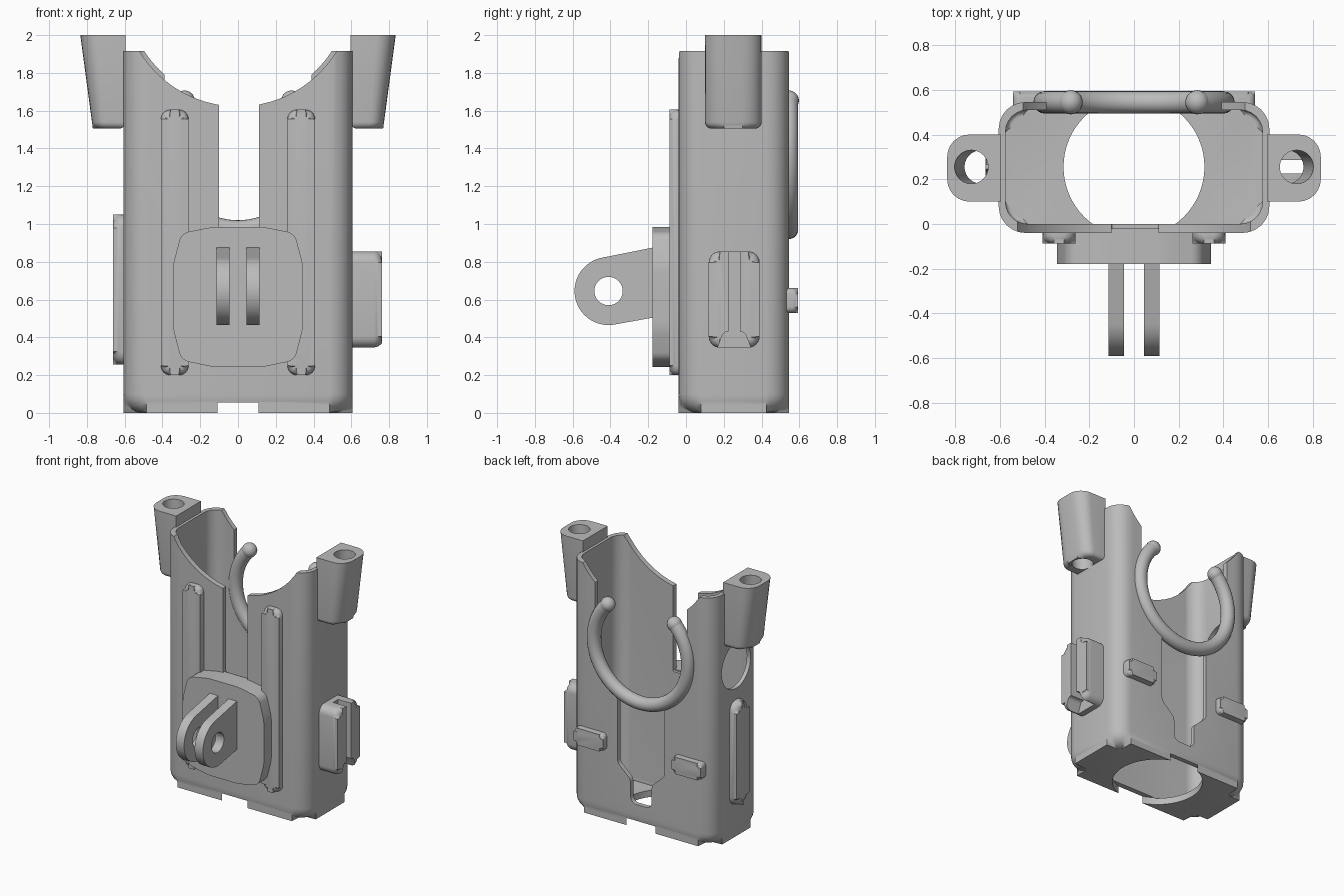
import bpy, bmesh
from math import sin, cos, tan, radians, pi
from mathutils import Vector, Matrix

cube = bpy.data.objects.get("Cube")
if cube:
    bpy.data.objects.remove(cube, do_unlink=True)

grey = bpy.data.materials.new("plain grey")
grey.use_nodes = True
GREY = (0.5, 0.5, 0.5, 1)
grey.diffuse_color = GREY
grey.node_tree.nodes["Principled BSDF"].inputs["Base Color"].default_value = GREY


def circle(cx, cy, r, a=0, b=360, n=64):
    """Points on an arc, or on a whole circle by default."""
    last = n if b - a >= 360 else n - 1
    angles = [radians(a + (b - a) * i / last) for i in range(n)]
    return [(cx + r * cos(t), cy + r * sin(t)) for t in angles]


def fillet(corners, seg=6):
    """Polygon whose corners (x, y, radius) are rounded off."""
    pts = []
    for i, (x, y, r) in enumerate(corners):
        p = Vector((x, y))
        if r == 0:
            pts.append((x, y))
            continue
        d1 = (Vector(corners[i - 1][:2]) - p).normalized()
        d2 = (Vector(corners[(i + 1) % len(corners)][:2]) - p).normalized()
        half = d1.angle(d2) / 2
        c = p + (d1 + d2).normalized() * r / sin(half)
        v0, v1 = p + d1 * r / tan(half) - c, p + d2 * r / tan(half) - c
        phi = v0.angle(v1)
        for k in range(seg + 1):
            t = k / seg
            pts.append(tuple(c + (v0 * sin((1 - t) * phi) + v1 * sin(t * phi)) / sin(phi)))
    return pts


def rrect(x0, x1, y0, y1, r):
    return fillet([(x0, y0, r), (x1, y0, r), (x1, y1, r), (x0, y1, r)])


def finish(name, bm):
    bmesh.ops.recalc_face_normals(bm, faces=bm.faces)
    mesh = bpy.data.meshes.new(name)
    bm.to_mesh(mesh)
    bm.free()
    mesh.materials.append(grey)
    ob = bpy.data.objects.new(name, mesh)
    bpy.context.collection.objects.link(ob)
    return ob


def prism(name, pts, axis, near, far, round_far=0, shape=None):
    """Extrude a 2D outline along an axis, rounding the rim of its far end."""
    place = {"x": lambda u, v, w: (w, u, v),
             "y": lambda u, v, w: (u, w, v),
             "z": lambda u, v, w: (u, v, w)}[axis]
    bm = bmesh.new()
    a = [bm.verts.new(place(u, v, near)) for u, v in pts]
    b = [bm.verts.new(place(u, v, far)) for u, v in pts]
    bm.faces.new(a)
    cap = bm.faces.new(b)
    for i in range(len(pts)):
        bm.faces.new((a[i - 1], a[i], b[i], b[i - 1]))
    if shape:
        for v in bm.verts:
            shape(v.co)
    if round_far:
        bmesh.ops.bevel(bm, geom=list(cap.edges), offset=round_far, segments=5,
                        profile=0.5, affect="EDGES", clamp_overlap=True)
    return finish(name, bm)


def cut(ob, *cutters):
    for c in cutters:
        c.hide_render = True
        mod = ob.modifiers.new("cut", "BOOLEAN")
        mod.operation, mod.solver, mod.object = "DIFFERENCE", "EXACT", c
        bpy.context.view_layer.objects.active = ob
        bpy.ops.object.modifier_apply(modifier=mod.name)
        bpy.data.objects.remove(c, do_unlink=True)


MID = 0.255   # depth of the centre line through the holder

# Hollow holder body, open at the top
body = prism("holder_body", rrect(-.605, .605, -.04, .545, .12), "z", 1.915, 0, .1)
cut(body,
    prism("cavity", rrect(-.575, .575, 0, .51, .1), "z", 2.2, .05, .02),
    prism("floor_hole", circle(0, MID, .315), "z", -.1, .055),
    prism("front_scoop", circle(0, 2.234, .612), "y", -.2, MID),
    prism("back_scoop", circle(0, 2.234, .59), "y", MID - .01, .7),
    prism("front_slot", rrect(-.1, .11, .975, 2.3, .01), "y", -.2, .1),
    prism("back_round", circle(0, 1.37, .38), "y", .3, .7),
    prism("back_gap", rrect(-.39, .39, 1.38, 2.3, .01), "y", .3, .7),
    prism("back_keyhole", fillet([(-.2, 1.1, 0), (-.2, .46, .06), (-.09, .36, .06),
                                  (-.09, .18, .05), (.09, .18, .05), (.09, .36, .06),
                                  (.2, .46, .06), (.2, 1.1, 0)]), "y", .3, .7),
    prism("side_window", circle(MID, 1.31, .175), "x", -.8, -.3))

# Paired parts: front ribs, back tabs, drilled side pods and mount prongs
for s, side in ((-1, "right"), (1, "left")):
    rib = rrect(s * .335 - .073, s * .335 + .073, .2, 1.605, .05)
    prism(side + "_front_rib", rib, "y", -.02, -.088, .04)
    tab = rrect(s * .415 - .125, s * .415 + .125, .53, .66, .03)
    prism(side + "_back_tab", tab, "y", .53, .593, .03)

    def taper(co):
        co.x = s * (.595 + (abs(co.x) - .595) * (.72 + .56 * (co.z - 1.5)))

    def lean(co):
        co.x -= s * .09 * (2 - co.z)

    outline = fillet([(s * .595, .1, 0), (s * .835, .1, .1),
                      (s * .835, .4, .1), (s * .595, .4, 0)])
    pod = prism(side + "_pod", outline, "z", 2, 1.505, .035, taper)
    cut(pod, prism("pod_hole", circle(s * .727, MID, .075, n=40), "z", 2.2, 1.3, 0, lean))

    outline = circle(-.41, .645, .18, 101, 280, 40) + [(-.16, .507), (-.16, .878)]
    prong = prism(side + "_mount_prong", outline, "x", s * .045, s * .115)
    cut(prong, prism("prong_hole", circle(-.41, .645, .075), "x", -.3, .3))

# Front mounting plate with softly bulged sides
half = [(.13, .985, .3), (.30, .952, .07), (.345, .78, .3),
        (.345, .45, .3), (.30, .278, .07), (.13, .243, .3)]
plate = half + [(-x, z, r) for x, z, r in reversed(half)]
prism("mount_plate", fillet(plate), "y", -.02, -.178)

# Rounded runner on the right wall
prism("right_side_runner", rrect(MID - .08, MID + .08, .255, 1.05, .07), "x", -.59, -.663, .05)

# Grooved clip on the left wall
clip = prism("left_side_clip", rrect(.12, .39, .345, .855, .06), "x", .59, .762, .045)
mouth = fillet([(.15, .3, 0), (.36, .3, 0), (.31, .43, .03), (.2, .43, .03)])
cut(clip,
    prism("clip_groove", rrect(.225, .285, .4, 1, .01), "x", .65, .9),
    prism("clip_mouth", mouth, "x", .65, .9))

# Open ring on the back with ball ends
RING, TUBE = .4, .05
bm = bmesh.new()
centre = Vector((0, .544, 1.37))
start = centre + Vector((RING * cos(pi / 4), 0, RING * sin(pi / 4)))
turn = Matrix.Rotation(-pi / 4, 4, "Y")
made = bmesh.ops.create_circle(bm, segments=20, radius=TUBE)
bmesh.ops.transform(bm, matrix=Matrix.Translation(start) @ turn, verts=made["verts"])
bmesh.ops.spin(bm, geom=bm.verts[:] + bm.edges[:], cent=centre, axis=(0, 1, 0),
               angle=1.5 * pi, steps=56)
for s in (-1, 1):
    end = Matrix.Translation((s * start.x, start.y, start.z))
    bmesh.ops.create_uvsphere(bm, u_segments=20, v_segments=12, radius=TUBE * 1.08, matrix=end)
finish("back_ring", bm)

# Smooth shading with crisp edges
bpy.ops.object.select_all(action="DESELECT")
for ob in bpy.context.collection.objects:
    if ob.type == "MESH" and grey.name in ob.data.materials:
        ob.select_set(True)
        bpy.context.view_layer.objects.active = ob
bpy.ops.object.shade_smooth_by_angle()
